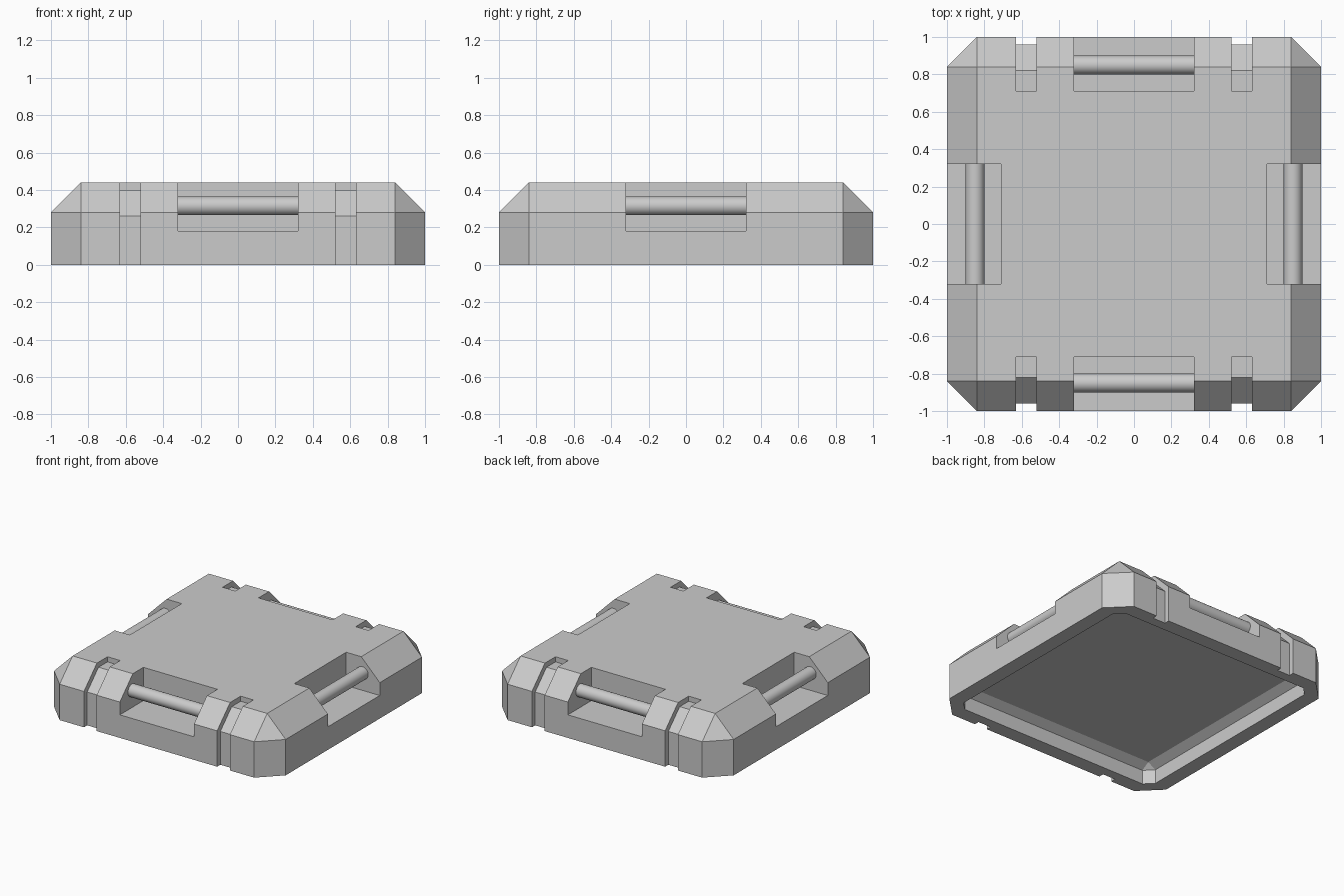
import bpy, bmesh
from math import radians
from mathutils import Matrix

if "Cube" in bpy.data.objects:
    bpy.data.objects.remove(bpy.data.objects["Cube"])

HANDLE = 0.32  # half width of each handle recess


def add_loft(bm, rings):
    """Join matching rings of points into a closed solid."""
    loops = [[bm.verts.new(p) for p in ring] for ring in rings]
    n = len(loops[0])
    for a, b in zip(loops, loops[1:]):
        for i in range(n):
            j = (i + 1) % n
            bm.faces.new((a[i], a[j], b[j], b[i]))
    bm.faces.new(loops[0][::-1])
    bm.faces.new(loops[-1])
    return [v for loop in loops for v in loop]


def octagon(w, c, z):
    """Square of half size w with corners cut by c."""
    k = w - c
    return [(x, y, z) for x, y in ((w, -k), (w, k), (k, w), (-k, w),
                                   (-w, k), (-w, -k), (-k, -w), (k, -w))]


def add_chamfered_block(bm, w, c, levels):
    z0, z1, z2 = levels
    verts = add_loft(bm, [octagon(w, c, z0), octagon(w, c, z1), octagon(w - c, 0, z2)])
    bmesh.ops.remove_doubles(bm, verts=verts, dist=1e-5)


def add_prism(bm, profile, x0, x1, turn):
    """Extrude a (y, z) profile along x, then turn it about z."""
    verts = add_loft(bm, [[(x, y, z) for y, z in profile] for x in (x0, x1)])
    bmesh.ops.rotate(bm, verts=verts, matrix=Matrix.Rotation(radians(turn), 3, 'Z'))


def make_object(name, bm):
    bmesh.ops.recalc_face_normals(bm, faces=bm.faces[:])
    mesh = bpy.data.meshes.new(name)
    bm.to_mesh(mesh)
    bm.free()
    ob = bpy.data.objects.new(name, mesh)
    bpy.context.collection.objects.link(ob)
    return ob


# Outer lid with chamfered corners and top edges
bm = bmesh.new()
add_chamfered_block(bm, 1.0, 0.16, (0, 0.28, 0.44))
lid = make_object("lid_body", bm)

# Cutter: underside cavity, four handle recesses, four strap grooves
bm = bmesh.new()
add_chamfered_block(bm, 0.885, 0.065, (-0.1, 0.11, 0.15))
recess = [(0.71, 0.18), (1.1, 0.18), (1.1, 0.6), (0.71, 0.6)]
groove = [(0.71, 0.6), (0.71, 0.40), (0.82, 0.40), (0.96, 0.26),
          (0.96, -0.1), (1.1, -0.1), (1.1, 0.6)]
for turn in (0, 90, 180, 270):
    add_prism(bm, recess, -HANDLE, HANDLE, turn)
for turn in (0, 180):
    for x0, x1 in ((-0.63, -0.52), (0.52, 0.63)):
        add_prism(bm, groove, x0, x1, turn)
cutter = make_object("lid_cutter", bm)
cutter.hide_render = True

mod = lid.modifiers.new("cuts", 'BOOLEAN')
mod.operation = 'DIFFERENCE'
mod.solver = 'EXACT'
mod.object = cutter
bpy.context.view_layer.objects.active = lid
bpy.ops.object.modifier_apply(modifier=mod.name)
bpy.data.objects.remove(cutter, do_unlink=True)

# Round grab bars across the recesses
for side, x, y, turn in (("front", 0, -0.85, 0), ("back", 0, 0.85, 0),
                         ("left", -0.85, 0, 90), ("right", 0.85, 0, 90)):
    bpy.ops.mesh.primitive_cylinder_add(
        vertices=32, radius=0.05, depth=2 * HANDLE, location=(x, y, 0.315),
        rotation=(0, radians(90), radians(turn)))
    bar = bpy.context.object
    bar.name = side + "_handle_bar"
    bpy.ops.object.shade_smooth_by_angle(angle=radians(30))
